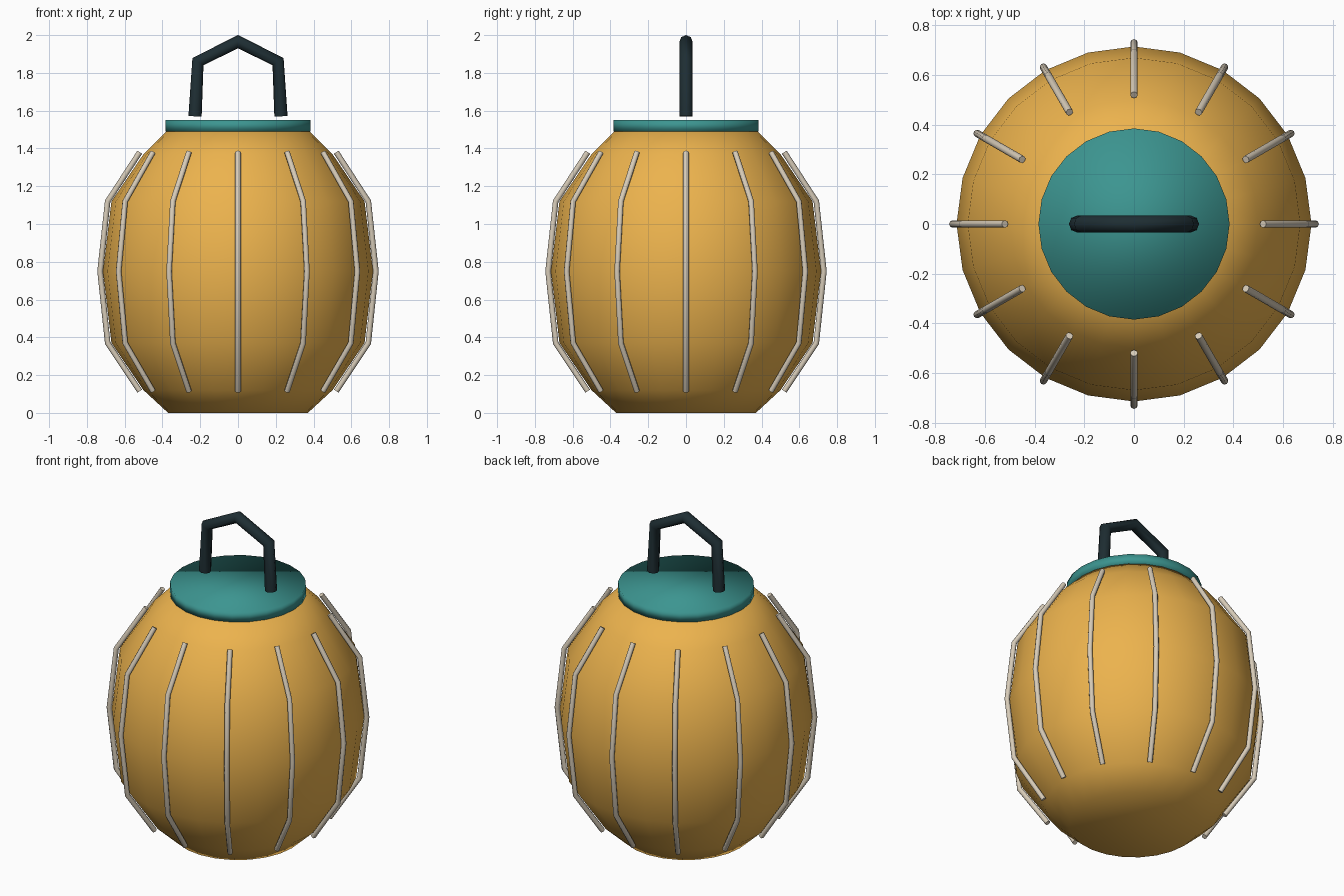
import bpy, bmesh
from math import sin, cos, pi

if "Cube" in bpy.data.objects:
    bpy.data.objects.remove(bpy.data.objects["Cube"])

SIDES = 24


def material(name, color):
    m = bpy.data.materials.new(name)
    m.diffuse_color = (*color, 1)
    m.use_nodes = True
    m.node_tree.nodes["Principled BSDF"].inputs["Base Color"].default_value = m.diffuse_color
    return m


amber = material("amber paper", (0.84, 0.45, 0.075))
teal = material("teal", (0.045, 0.30, 0.28))
ivory = material("ivory", (0.68, 0.60, 0.48))
dark = material("dark metal", (0.013, 0.027, 0.033))


def lathe(name, profile, mat):
    """Capped, smooth solid of revolution from (radius, z) points, bottom to top."""
    bm = bmesh.new()
    rings = [[bm.verts.new((r * cos(2 * pi * i / SIDES), r * sin(2 * pi * i / SIDES), z))
              for i in range(SIDES)] for r, z in profile]
    for low, high in zip(rings, rings[1:]):
        for i in range(SIDES):
            j = (i + 1) % SIDES
            bm.faces.new((low[i], low[j], high[j], high[i]))
    bm.faces.new(rings[0][::-1])
    bm.faces.new(rings[-1])
    for f in bm.faces:
        f.smooth = True
    mesh = bpy.data.meshes.new(name)
    bm.to_mesh(mesh)
    bm.free()
    mesh.materials.append(mat)
    bpy.context.collection.objects.link(bpy.data.objects.new(name, mesh))


def tubes(name, paths, radius, mat):
    """Round bars along straight-segment paths."""
    curve = bpy.data.curves.new(name, 'CURVE')
    curve.dimensions = '3D'
    curve.bevel_depth = radius
    curve.bevel_resolution = 2
    curve.use_fill_caps = True
    for path in paths:
        spline = curve.splines.new('POLY')
        spline.points.add(len(path) - 1)
        for point, co in zip(spline.points, path):
            point.co = (*co, 1)
    curve.materials.append(mat)
    bpy.context.collection.objects.link(bpy.data.objects.new(name, curve))


# Paper lantern body
lathe("lantern_body", [(0.37, 0), (0.50, 0.12), (0.67, 0.37), (0.715, 0.75),
                       (0.67, 1.12), (0.50, 1.37), (0.37, 1.50)], amber)

# Lid disc
lathe("lid", [(0.385, 1.49), (0.385, 1.55)], teal)

# Twelve ribs around the body
rib = [(0.52, 0.115), (0.69, 0.37), (0.73, 0.75), (0.69, 1.12), (0.52, 1.38)]
tubes("ribs", [[(r * cos(k * pi / 6), r * sin(k * pi / 6), z) for r, z in rib]
               for k in range(12)], 0.015, ivory)

# Carrying handle
tubes("handle", [[(-0.2275, 0, 1.57), (-0.212, 0, 1.86), (0, 0, 1.965),
                  (0.212, 0, 1.86), (0.2275, 0, 1.57)]], 0.035, dark)
